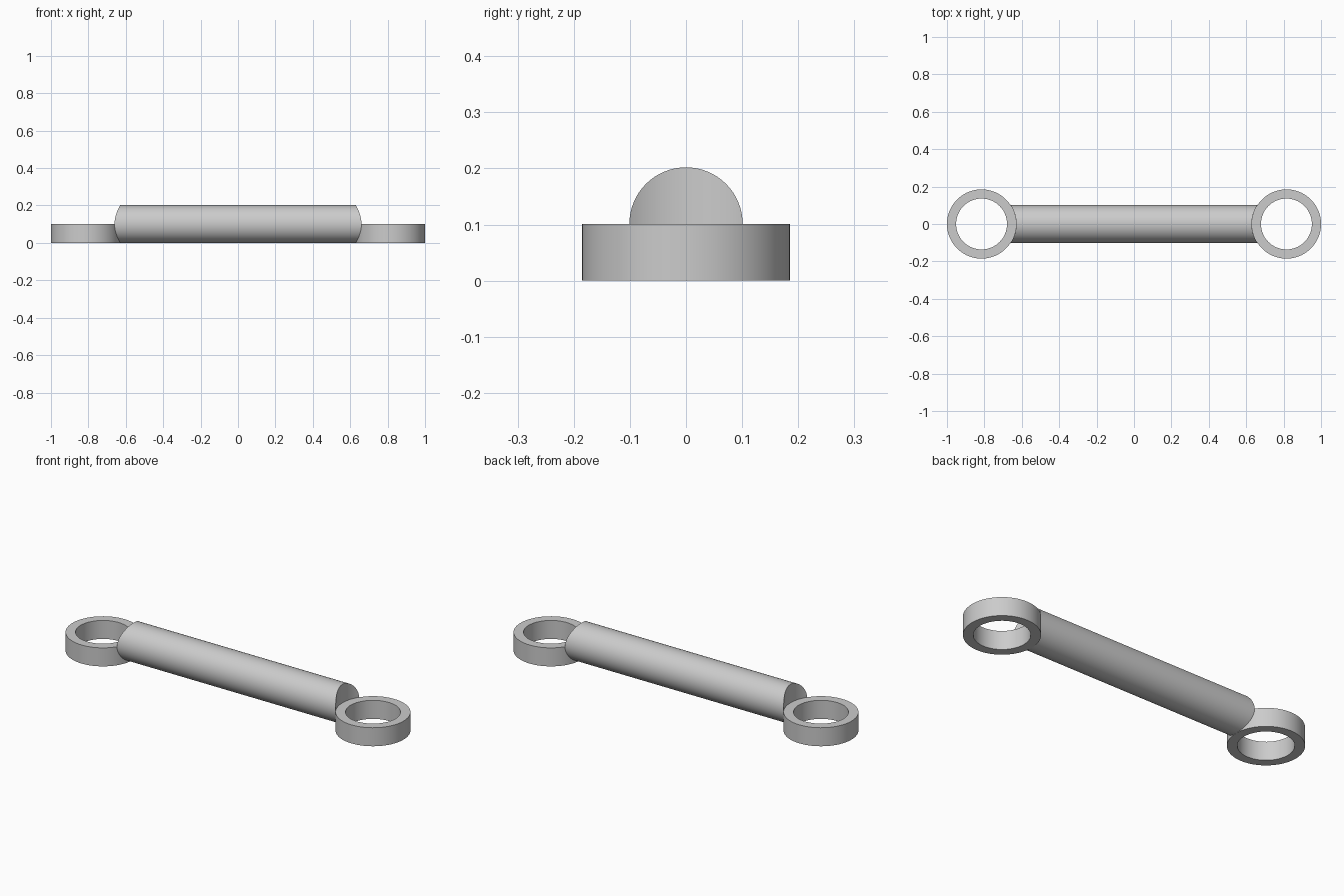
import bpy, bmesh
from math import sin, cos, pi, sqrt, radians

cube = bpy.data.objects.get("Cube")
if cube:
    bpy.data.objects.remove(cube, do_unlink=True)

ROD_R = 0.101
RING_R, HOLE_R, RING_H = 0.185, 0.136, 0.101
RING_X = 1.0 - RING_R

# Single grey metal colour
metal = bpy.data.materials.new("grey_metal")
metal.use_nodes = True
colour = (0.6, 0.6, 0.6, 1)
metal.diffuse_color = colour
metal.node_tree.nodes["Principled BSDF"].inputs["Base Color"].default_value = colour


def finish(name, bm):
    bmesh.ops.recalc_face_normals(bm, faces=bm.faces)
    mesh = bpy.data.meshes.new(name)
    bm.to_mesh(mesh)
    bm.free()
    obj = bpy.data.objects.new(name, mesh)
    bpy.context.collection.objects.link(obj)
    mesh.materials.append(metal)
    bpy.ops.object.select_all(action='DESELECT')
    obj.select_set(True)
    bpy.context.view_layer.objects.active = obj
    bpy.ops.object.shade_smooth_by_angle(angle=radians(30))


def make_ring(name, x, n=96):
    bm = bmesh.new()
    profile = [(RING_R, 0), (RING_R, RING_H), (HOLE_R, RING_H), (HOLE_R, 0)]
    loops = [[bm.verts.new((x + r * cos(2 * pi * i / n), r * sin(2 * pi * i / n), z))
              for i in range(n)] for r, z in profile]
    for k, a in enumerate(loops):
        b = loops[(k + 1) % len(loops)]
        for i in range(n):
            j = (i + 1) % n
            bm.faces.new((a[i], a[j], b[j], b[i]))
    finish(name, bm)


def make_rod(name, n=64):
    # Round bar whose ends are scooped to hug the rings
    bm = bmesh.new()
    ends = []
    for side in (-1, 1):
        loop = []
        for i in range(n):
            a = 2 * pi * i / n
            y = ROD_R * cos(a)
            x = side * (RING_X - sqrt(RING_R ** 2 - y ** 2))
            loop.append(bm.verts.new((x, y, ROD_R + ROD_R * sin(a))))
        ends.append(loop)
        # Scooped end made of upright strips
        for i in range(n // 2):
            strip = [loop[i], loop[i + 1], loop[-i - 1], loop[-i]]
            bm.faces.new(list(dict.fromkeys(strip)))
    left, right = ends
    for i in range(n):
        j = (i + 1) % n
        bm.faces.new((left[i], left[j], right[j], right[i]))
    finish(name, bm)


make_rod("connecting_rod")
make_ring("left_ring", RING_X)
make_ring("right_ring", -RING_X)
